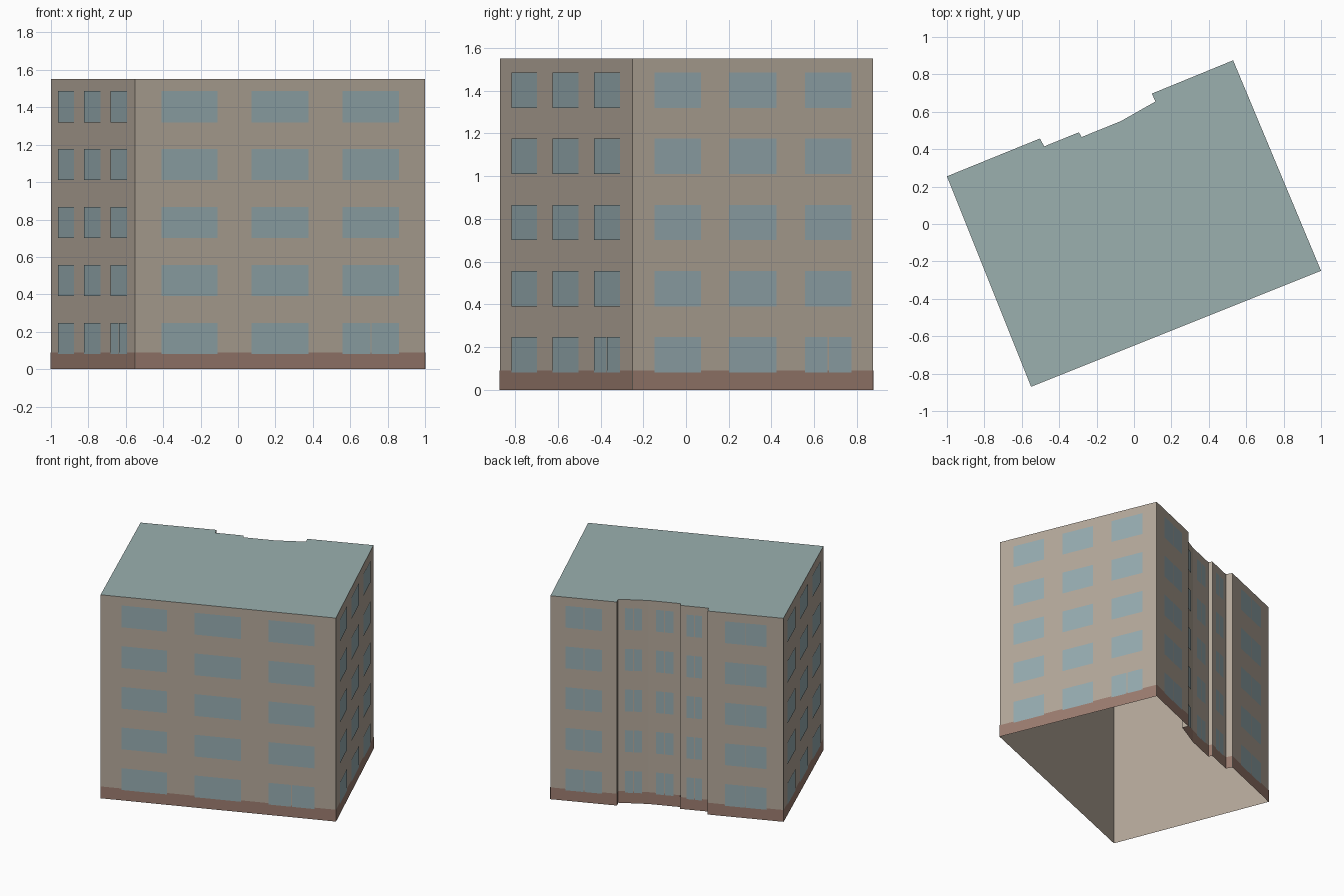
import bpy
from mathutils import Vector

cube = bpy.data.objects.get("Cube")
if cube:
    bpy.data.objects.remove(cube, do_unlink=True)


def material(name, rgb):
    """Flat material from an sRGB colour, stored as linear values."""
    col = [((c / 255 + 0.055) / 1.055) ** 2.4 for c in rgb] + [1.0]
    mat = bpy.data.materials.new(name)
    mat.use_nodes = True
    mat.diffuse_color = col
    bsdf = mat.node_tree.nodes["Principled BSDF"]
    bsdf.inputs["Base Color"].default_value = col
    bsdf.inputs["Roughness"].default_value = 0.9
    return mat


def build(name, polygons, mat):
    """Mesh object from a list of separate polygons."""
    verts, faces = [], []
    for poly in polygons:
        faces.append(range(len(verts), len(verts) + len(poly)))
        verts.extend(poly)
    mesh = bpy.data.meshes.new(name)
    mesh.from_pydata(verts, [], [list(f) for f in faces])
    mesh.materials.append(mat)
    obj = bpy.data.objects.new(name, mesh)
    bpy.context.collection.objects.link(obj)
    return obj


def panel(a, b, t0, t1, z0, z1, lift=0.0):
    """Upright rectangle on the wall a-b, lifted outwards."""
    along = b - a
    out = Vector((along.y, -along.x)).normalized() * lift
    p, q = a + along * t0 + out, a + along * t1 + out
    return [(p.x, p.y, z0), (q.x, q.y, z0), (q.x, q.y, z1), (p.x, p.y, z1)]


wall_mat = material("tan wall", (180, 168, 154))
base_mat = material("brown plinth", (155, 124, 111))
glass_mat = material("blue grey glass", (150, 171, 176))
roof_mat = material("grey green roof", (155, 176, 175))

# Footprint, counterclockwise, with the stepped recess at the back
HEIGHT, PLINTH = 1.55, 0.09
outline = [Vector(p) for p in (
    (-0.55, -0.87), (1, -0.25), (0.53, 0.875), (0.095, 0.697),
    (0.115, 0.655), (-0.07, 0.55), (-0.28, 0.465), (-0.295, 0.49),
    (-0.48, 0.415), (-0.503, 0.457), (-1, 0.255))]
walls = list(zip(outline, outline[1:] + outline[:1]))

# Open-bottomed shell and flat roof
build("walls", [panel(a, b, 0, 1, 0, HEIGHT) for a, b in walls], wall_mat)
build("roof", [[(p.x, p.y, HEIGHT) for p in outline]], roof_mat)

# Plinth band around the foot of the walls
build("plinth", [panel(a, b, 0, 1, 0, PLINTH, 0.002) for a, b in walls], base_mat)

# Window columns by wall: three on the plain sides, one paired on each back bay
three = [(0.09, 0.284), (0.40, 0.597), (0.715, 0.91)]
single = [(0.23, 0.78)]
columns = {0: three, 1: three, 10: three,
           2: single, 4: single, 5: single, 7: single, 9: single}

GAP = 0.006
windows = []
for index, spans in columns.items():
    a, b = walls[index]
    half_gap = GAP / 2 / (b - a).length
    for floor in range(5):
        z0 = 0.08 + floor * 0.31
        z1 = z0 + 0.166
        for t0, t1 in spans:
            paired = spans is single or (floor == 0 and t0 > 0.7)
            if paired:
                mid = (t0 + t1) / 2
                windows.append(panel(a, b, t0, mid - half_gap, z0, z1, 0.004))
                windows.append(panel(a, b, mid + half_gap, t1, z0, z1, 0.004))
            else:
                windows.append(panel(a, b, t0, t1, z0, z1, 0.004))
build("windows", windows, glass_mat)
